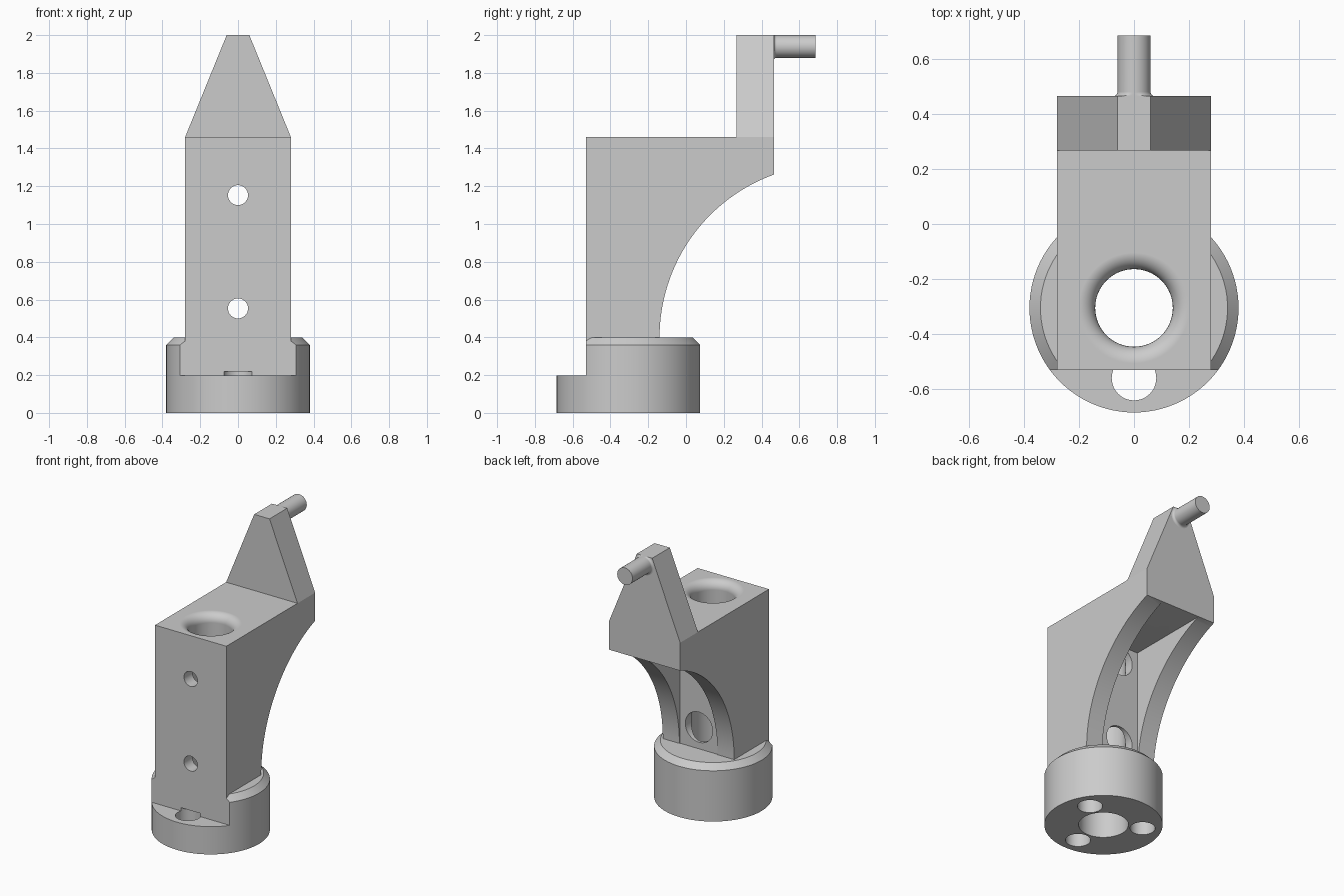
import bpy, bmesh, math
from mathutils import Matrix, Vector

old = bpy.data.objects.get("Cube")
if old:
    bpy.data.objects.remove(old, do_unlink=True)

grey = bpy.data.materials.new("plain grey")
grey.use_nodes = True
colour = (0.6, 0.6, 0.6, 1)
grey.diffuse_color = colour
for node in grey.node_tree.nodes:
    if node.type == 'BSDF_PRINCIPLED':
        node.inputs["Base Color"].default_value = colour

AXIS_Y = -0.305   # centre line of the round base
FRONT = -0.53     # flat front face
BACK = 0.465      # flat back face
WALL = -0.14      # rear of the hollow column
HALF = 0.28       # half width of the column
TOP = 1.46


def finish(name, bm):
    bmesh.ops.recalc_face_normals(bm, faces=bm.faces)
    mesh = bpy.data.meshes.new(name)
    bm.to_mesh(mesh)
    bm.free()
    mesh.materials.append(grey)
    ob = bpy.data.objects.new(name, mesh)
    bpy.context.collection.objects.link(ob)
    return ob


def prism(name, points, start, end, place):
    """Extrude a 2D outline; place(u, v, w) puts it in space."""
    bm = bmesh.new()
    rings = [[bm.verts.new(place(u, v, w)) for u, v in points] for w in (start, end)]
    bm.faces.new(rings[0])
    bm.faces.new(rings[1])
    n = len(points)
    for i in range(n):
        j = (i + 1) % n
        bm.faces.new((rings[0][i], rings[0][j], rings[1][j], rings[1][i]))
    return finish(name, bm)


def along_x(u, v, w):
    return (w, u, v)


def along_y(u, v, w):
    return (u, w, v)


def box(name, x, y, z):
    return prism(name, [(y[0], z[0]), (y[1], z[0]), (y[1], z[1]), (y[0], z[1])],
                 x[0], x[1], along_x)


def lathe(name, profile, centre, lengthwise=False, segs=64):
    """Turn (radius, height) points round z, or round y if lengthwise."""
    bm = bmesh.new()
    turn = Matrix.Rotation(-math.pi / 2, 3, 'X') if lengthwise else Matrix.Identity(3)
    rings = []
    for r, h in profile:
        ring = []
        for i in range(segs):
            a = math.tau * i / segs
            p = turn @ Vector((r * math.cos(a), r * math.sin(a), h)) + Vector(centre)
            ring.append(bm.verts.new(p))
        rings.append(ring)
    bm.faces.new(rings[0])
    bm.faces.new(rings[-1])
    for a, b in zip(rings, rings[1:]):
        for i in range(segs):
            j = (i + 1) % segs
            bm.faces.new((a[i], a[j], b[j], b[i]))
    return finish(name, bm)


def combine(target, other, operation):
    mod = target.modifiers.new("combine", 'BOOLEAN')
    mod.operation = operation
    mod.solver = 'EXACT'
    mod.object = other
    bpy.context.view_layer.objects.active = target
    bpy.ops.object.modifier_apply(modifier=mod.name)
    bpy.data.objects.remove(other, do_unlink=True)


def smooth(ob):
    bpy.ops.object.select_all(action='DESELECT')
    ob.select_set(True)
    bpy.context.view_layer.objects.active = ob
    bpy.ops.object.shade_smooth_by_angle(angle=math.radians(30))
    mod = ob.modifiers.new("even shading", 'WEIGHTED_NORMAL')
    mod.keep_sharp = True


# Column with a concave curved rear, tangent to the vertical at its foot
radius, foot = 0.916, 0.4
arc_y = WALL + radius
sweep = math.acos((arc_y - BACK) / radius)
arc = [(arc_y - radius * math.cos(sweep * i / 32),
        foot + radius * math.sin(sweep * i / 32)) for i in range(33)]
body = prism("body", [(-0.6, 0.3), (WALL, 0.3)] + arc + [(BACK, TOP), (-0.6, TOP)],
             -HALF, HALF, along_x)

# Hollow between the two curved ribs
combine(body, box("pocket", (-0.15, 0.15), (WALL - 0.005, 1), (0.25, 1.26)), 'DIFFERENCE')

# Round chamfered base, cut flat at the front
base = lathe("base", [(0.38, 0), (0.38, 0.36), (0.34, 0.4)], (0, AXIS_Y, 0), segs=96)
combine(body, base, 'UNION')
combine(body, box("front_notch", (-1, 1), (-1, FRONT), (0.197, 2)), 'DIFFERENCE')

# Vertical bore with a rounded mouth and a wider socket underneath
bore_r, lip = 0.141, 0.06
mouth = [(bore_r + lip * (1 - math.cos(a)), TOP - lip + lip * math.sin(a))
         for a in (math.pi / 2 * i / 8 for i in range(9))]
bore = [(0.16, -0.1), (0.16, 0.2), (bore_r, 0.2)] + mouth + [(bore_r + lip, TOP + 0.1)]
combine(body, lathe("bore", bore, (0, AXIS_Y, 0)), 'DIFFERENCE')

# Cross holes: narrow at the front, wide at the rear
for z in (0.553, 1.153):
    for r, start, end in ((0.053, -0.7, AXIS_Y), (0.107, AXIS_Y, 0)):
        hole = lathe("cross_hole", [(r, start), (r, end)], (0, 0, z), True, 48)
        combine(body, hole, 'DIFFERENCE')

# Three blind mounting holes in the base
for k in range(3):
    a = -math.pi / 2 + k * math.tau / 3
    spot = (0.255 * math.cos(a), AXIS_Y + 0.255 * math.sin(a), 0)
    combine(body, lathe("mounting_hole", [(0.081, -0.1), (0.081, 0.22)], spot, segs=48),
            'DIFFERENCE')
smooth(body)

# Tapered upright at the rear
prism("upright", [(-HALF, TOP), (HALF, TOP), (0.06, 2), (-0.06, 2)], 0.267, BACK, along_y)

# Pin with a small flared root, kept below the top of the upright
flare = 0.015
root = [(0.06 + flare * (1 - math.sin(a)), flare * (1 - math.cos(a)))
        for a in (math.pi / 2 * i / 4 for i in range(5))]
pin = lathe("pin", root + [(0.06, 0.685 - BACK)], (0, BACK, 1.94), True, 48)
for v in pin.data.vertices:
    v.co.z = min(v.co.z, 2)
smooth(pin)
